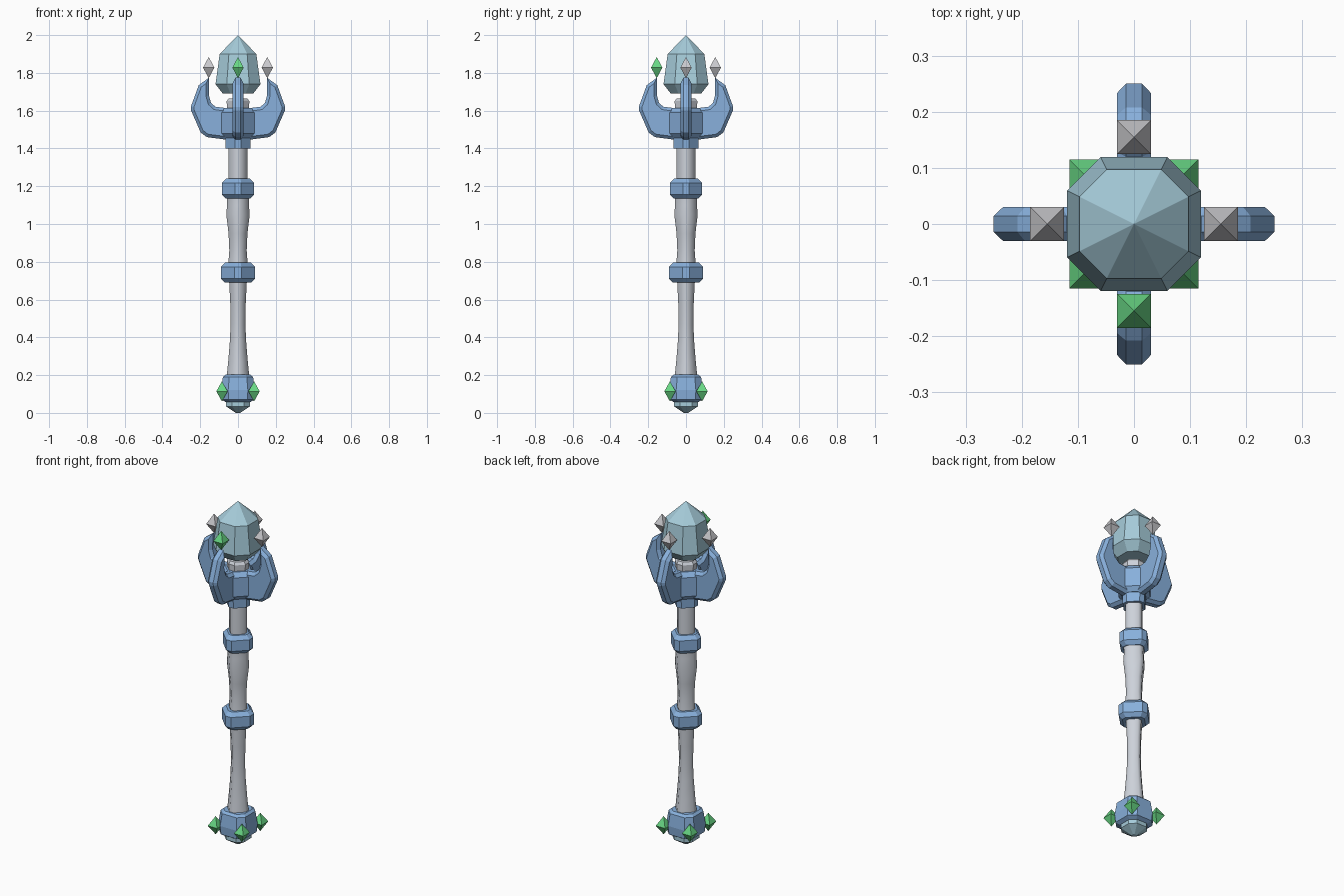
import bpy, bmesh, math
from mathutils import Matrix

if "Cube" in bpy.data.objects:
    bpy.data.objects.remove(bpy.data.objects["Cube"])


def material(name, srgb):
    m = bpy.data.materials.new(name)
    lin = [((c / 255 + 0.055) / 1.055) ** 2.4 for c in srgb]
    m.diffuse_color = (*lin, 1)
    m.use_nodes = True
    m.node_tree.nodes["Principled BSDF"].inputs["Base Color"].default_value = m.diffuse_color
    return m


BLUE = material("steel blue", (136, 176, 220))
TEAL = material("pale teal", (166, 204, 218))
SILVER = material("silver", (205, 210, 218))
GREY = material("gem grey", (200, 200, 204))
GREEN = material("gem green", (104, 214, 132))


def finish(bm, name, mat, smooth=False):
    bmesh.ops.remove_doubles(bm, verts=bm.verts, dist=1e-5)
    bmesh.ops.recalc_face_normals(bm, faces=bm.faces)
    me = bpy.data.meshes.new(name)
    bm.to_mesh(me)
    bm.free()
    me.materials.append(mat)
    ob = bpy.data.objects.new(name, me)
    bpy.context.collection.objects.link(ob)
    if smooth:
        bpy.ops.object.select_all(action='DESELECT')
        ob.select_set(True)
        bpy.context.view_layer.objects.active = ob
        bpy.ops.object.shade_smooth_by_angle(angle=math.radians(50))
    return ob


def stack(name, mat, profile, cut, at=(0, 0), smooth=False):
    """Loft of rings (radius, z). cut: 0 = diamond, 1 = square, between = eight sides."""
    bm = bmesh.new()
    rings = []
    for a, z in profile:
        t = a * cut
        pts = []
        for k in range(4):
            c, s = round(math.cos(k * math.pi / 2)), round(math.sin(k * math.pi / 2))
            for x, y in ((a, -t), (a, t)):
                pts.append((at[0] + x * c - y * s, at[1] + x * s + y * c, z))
        rings.append([bm.verts.new(p) for p in pts])
    for lo, hi in zip(rings, rings[1:]):
        for i in range(8):
            j = (i + 1) % 8
            bm.faces.new((lo[i], lo[j], hi[j], hi[i]))
    bm.faces.new(rings[0])
    bm.faces.new(rings[-1])
    return finish(bm, name, mat, smooth)


def gem(name, mat, x, y, z, h):
    stack(name, mat, [(0, z - h), (0.03, z), (0, z + h)], 1, (x, y))


# pommel with its end cap
stack("pommel_cap", TEAL, [(0.012, 0.0), (0.064, 0.035), (0.064, 0.065)], 0.5)
stack("pommel", BLUE, [(0.066, 0.058), (0.086, 0.07), (0.09, 0.12), (0.08, 0.19), (0.066, 0.202)], 0.58)

# shaft sections
stack("lower_shaft", SILVER, [(0.06, 0.19), (0.052, 0.27), (0.043, 0.38), (0.039, 0.47),
                              (0.041, 0.58), (0.047, 0.7)], 0.24, smooth=True)
stack("grip", SILVER, [(0.052, 0.78), (0.046, 0.86), (0.05, 0.95), (0.062, 1.05),
                       (0.058, 1.1), (0.06, 1.15)], 0.24, smooth=True)
stack("upper_shaft", SILVER, [(0.05, 1.23), (0.05, 1.41)], 0.24, smooth=True)


# collars
def collar(name, r, z0, z1, bev=0.022):
    stack(name, BLUE, [(r - bev, z0), (r, z0 + bev), (r, z1 - bev), (r - bev, z1)], 0.2)


collar("lower_collar", 0.091, 0.69, 0.795)
collar("upper_collar", 0.086, 1.135, 1.24)

# head socket
stack("socket_base", BLUE, [(0.065, 1.4), (0.068, 1.46), (0.055, 1.49)], 0.24)
stack("socket", BLUE, [(0.07, 1.455), (0.092, 1.48), (0.092, 1.59), (0.07, 1.615)], 0.28)
stack("neck", SILVER, [(0.058, 1.6), (0.06, 1.65), (0.05, 1.665)], 0.3)

# floating crystal
stack("crystal", TEAL, [(0.08, 1.69), (0.119, 1.74), (0.097, 1.9), (0, 2.0)], 0.5)

# four prongs around the socket, each with a floating gem
outline = [(0.05, 1.445), (0.165, 1.46), (0.198, 1.485), (0.248, 1.6), (0.25, 1.62),
           (0.208, 1.735), (0.153, 1.775), (0.154, 1.68), (0.143, 1.642), (0.12, 1.621), (0.05, 1.612)]
for k, side in enumerate(("right", "back", "left", "front")):
    bm = bmesh.new()
    face = bm.faces.new([bm.verts.new((x, -0.03, z)) for x, z in outline])
    ext = bmesh.ops.extrude_face_region(bm, geom=[face])
    for v in ext["geom"]:
        if isinstance(v, bmesh.types.BMVert):
            v.co.y = 0.03
    bmesh.ops.recalc_face_normals(bm, faces=bm.faces)
    rim = [e for e in bm.edges if abs(e.verts[0].co.y - e.verts[1].co.y) < 1e-6]
    bmesh.ops.bevel(bm, geom=rim, offset=0.016, segments=1, affect='EDGES', clamp_overlap=True)
    bmesh.ops.rotate(bm, verts=bm.verts, matrix=Matrix.Rotation(k * math.pi / 2, 3, 'Z'))
    finish(bm, side + "_prong", BLUE)
    gem(side + "_prong_gem", GREEN if side == "front" else GREY,
        0.155 * math.cos(k * math.pi / 2), 0.155 * math.sin(k * math.pi / 2), 1.828, 0.056)

# four gems on the pommel corners
for sx in (-1, 1):
    for sy in (-1, 1):
        gem("pommel_gem", GREEN, 0.085 * sx, 0.085 * sy, 0.114, 0.053)
